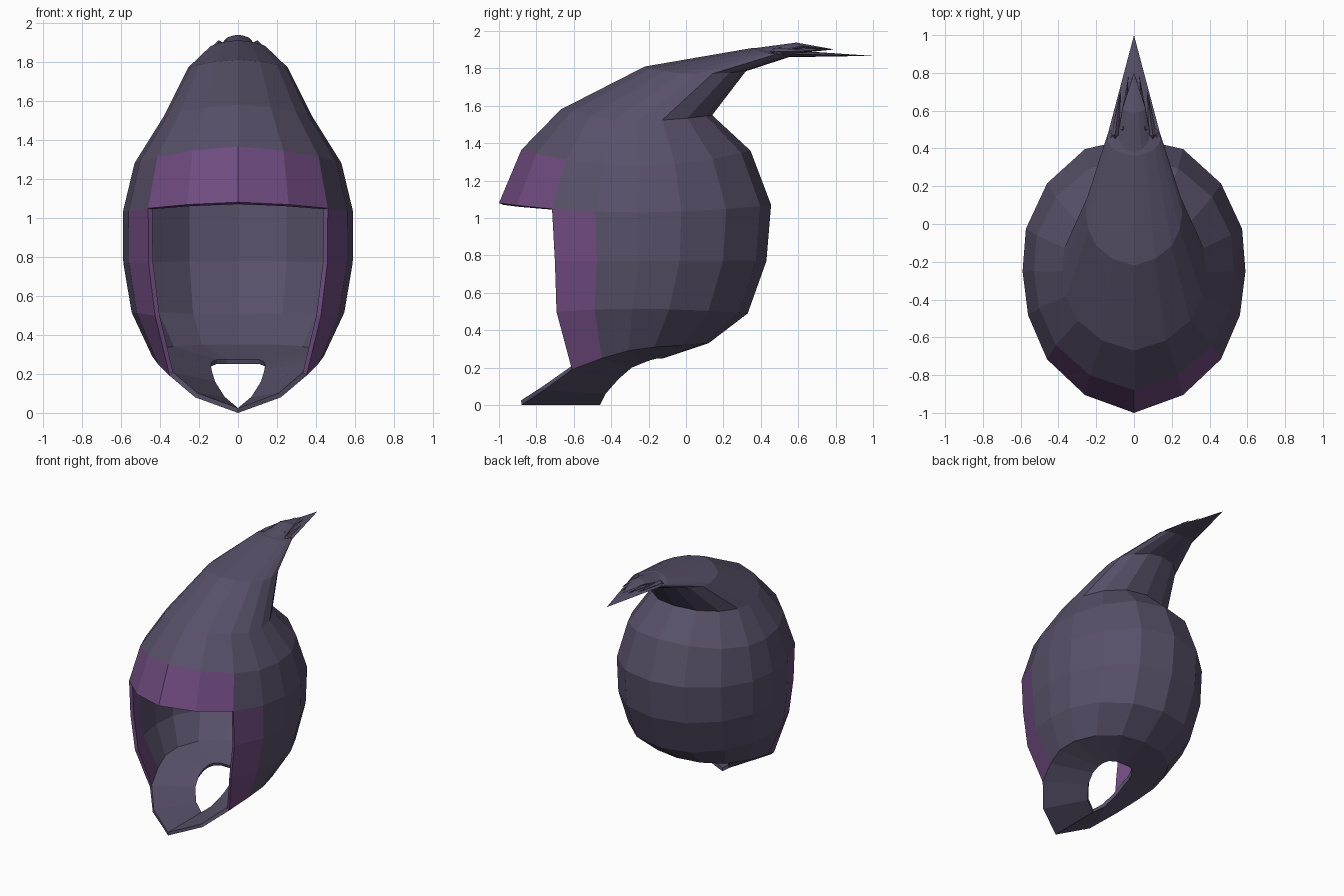
import bpy, bmesh
from mathutils import Vector

cube = bpy.data.objects.get("Cube")
if cube:
    bpy.data.objects.remove(cube, do_unlink=True)


def material(name, rgb):
    m = bpy.data.materials.new(name)
    m.use_nodes = True
    color = (*rgb, 1)
    m.diffuse_color = color
    bsdf = m.node_tree.nodes["Principled BSDF"]
    bsdf.inputs["Base Color"].default_value = color
    bsdf.inputs["Roughness"].default_value = 0.9
    return m


cloth = material("dusky grey violet", (0.096, 0.08, 0.14))
trim = material("trim purple", (0.165, 0.072, 0.22))

# Half outline shared by the rings, running from front to back
XF = (0, .44, .78, .95, 1, .97, .78, .44, 0)
YF = (-1, -.87, -.61, -.29, .03, .34, .67, .92, 1)
SIDES = 16


def mirrored(half):
    """Complete a front-to-back half outline on the other side."""
    return [Vector(p) for p in half] + [Vector((-x, y, z)) for x, y, z in half[-2:0:-1]]


def ring(rx, y_front, y_back, z_front, z_side, z_back):
    mid, depth = (y_front + y_back) / 2, (y_back - y_front) / 2
    half = []
    for fx, fy in zip(XF, YF):
        end = z_front if fy < 0 else z_back
        half.append((fx * rx, mid + fy * depth, z_side + (end - z_side) * fy * fy))
    return mirrored(half)


def loft(name, rings, tip=None, base=None, skip=None, paint=None, mats=(cloth,)):
    """Join rings with quads, optionally closing both ends in a point."""
    bm = bmesh.new()
    loops = [[bm.verts.new(p) for p in r] for r in rings]
    n = len(loops[0])
    for row, (a, b) in enumerate(zip(loops, loops[1:])):
        for i in range(n):
            if skip and skip(row, i):
                continue
            j = (i + 1) % n
            f = bm.faces.new((a[i], a[j], b[j], b[i]))
            f.material_index = paint(row, i) if paint else 0
    if tip:
        v = bm.verts.new(tip)
        for i in range(n):
            bm.faces.new((loops[-1][i], loops[-1][(i + 1) % n], v))
    if base:
        v = bm.verts.new(base)
        for i in range(n):
            bm.faces.new((loops[0][(i + 1) % n], loops[0][i], v))
    me = bpy.data.meshes.new(name)
    bm.to_mesh(me)
    bm.free()
    for m in mats:
        me.materials.append(m)
    ob = bpy.data.objects.new(name, me)
    bpy.context.collection.objects.link(ob)
    return ob


# Neck hole rim and jaw line, both sloping down to the pointed chin
neck = mirrored([(0, -.46, 0), (.08, -.43, .06), (.13, -.36, .14),
                 (.145, -.29, .2), (.145, -.23, .225), (.135, -.19, .24),
                 (.11, -.15, .25), (.06, -.12, .25), (0, -.12, .25)])
jaw = mirrored([(0, -.88, 0), (.22, -.76, .08), (.35, -.61, .19),
                (.41, -.45, .25), (.44, -.31, .29), (.42, -.17, .31),
                (.34, -.02, .32), (.19, .09, .33), (0, .12, .33)])

horn_end = ring(.14, .36, .55, 1.91, 1.88, 1.86)
hood_rings = [
    neck,
    jaw,
    ring(.545, -.94, .33, .47, .515, .49),
    ring(.588, -.975, .43, .77, .77, .77),
    ring(.59, -1, .455, 1.08, 1.03, 1.07),
    ring(.53, -.88, .345, 1.365, 1.28, 1.36),
    ring(.38, -.67, .14, 1.58, 1.52, 1.55),
    ring(.255, -.22, .32, 1.81, 1.77, 1.785),
    horn_end,
]
FACE_ROWS, BROW_ROW = (1, 2, 3), 4
FRONT = (SIDES - 2, SIDES - 1, 0, 1)
CHEEKS = (2, SIDES - 3)


def face_opening(row, i):
    return row in FACE_ROWS and i in FRONT


def trim_rule(row, i):
    return int((row in FACE_ROWS and i in CHEEKS) or (row == BROW_ROW and i in FRONT))


# Hood shell with face opening
hood = loft("hood_shell", hood_rings, skip=face_opening, paint=trim_rule, mats=(cloth, trim))
wall = hood.modifiers.new("wall", "SOLIDIFY")
wall.thickness = 0.025
wall.offset = -1

# Swept-back point of the hood
loft("hood_tip", [horn_end], tip=(0, 1, 1.867), base=(0, .45, 1.88))

# Raised tuft over the point
loft("top_tuft", [ring(.085, .38, .56, 1.91, 1.89, 1.88),
                  ring(.06, .59, .64, 1.938, 1.92, 1.9)],
     tip=(0, .8, 1.9), base=(0, .46, 1.89))


# Thin side strands
def strand(name, start, end, radius):
    s = Vector(start)
    offsets = ((0, 0, 1), (-1, 0, 0), (0, 0, -1), (1, 0, 0))
    section = [s + Vector(o) * radius for o in offsets]
    loft(name, [section], tip=end, base=s - Vector((0, radius, 0)))


for side, label in ((1, "left"), (-1, "right")):
    strand(label + "_inner_strand", (side * .06, .5, 1.893), (side * .03, .78, 1.9), .022)
    strand(label + "_outer_strand", (side * .1, .47, 1.889), (side * .07, .71, 1.895), .02)
